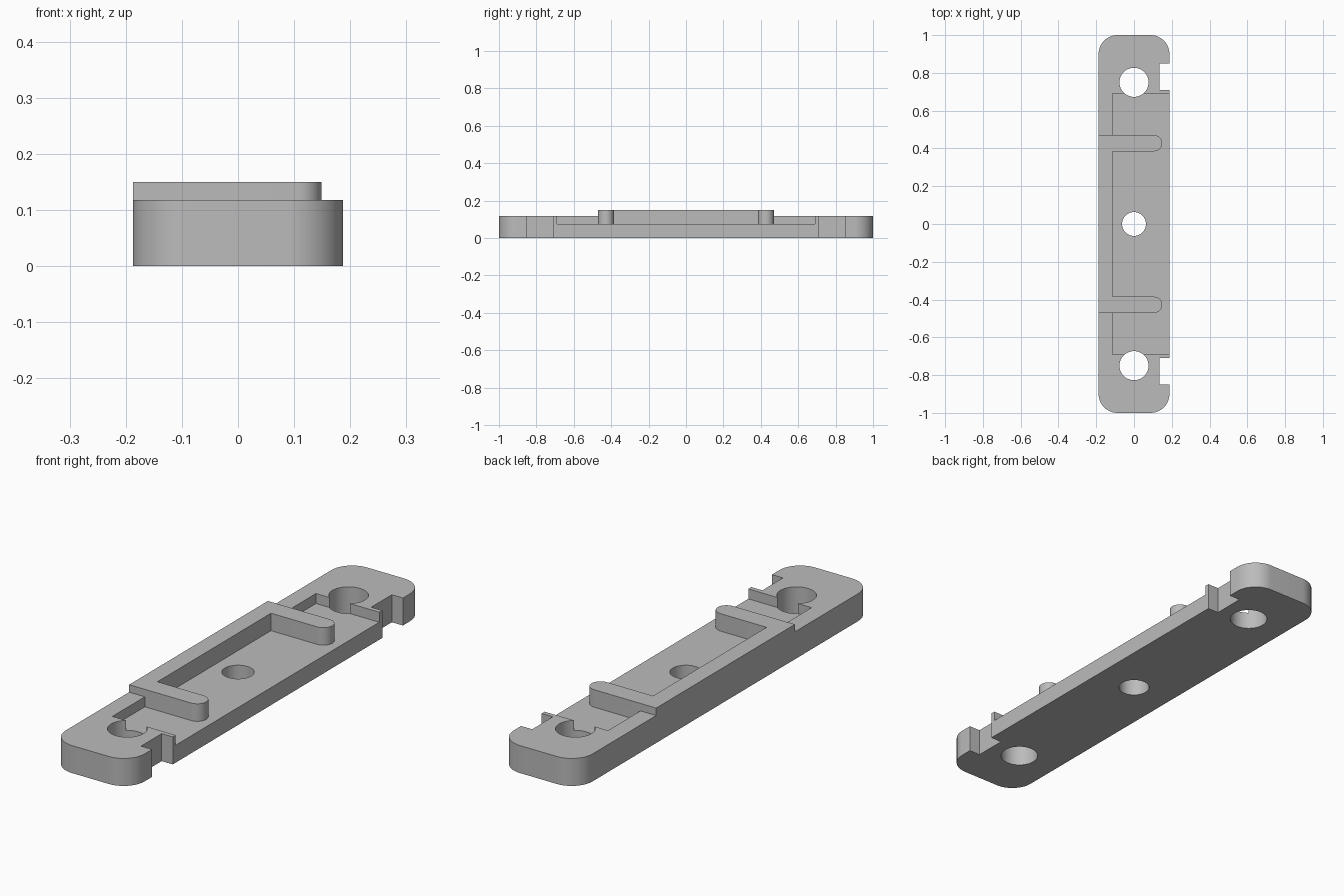
import bpy, bmesh, math

if "Cube" in bpy.data.objects:
    bpy.data.objects.remove(bpy.data.objects["Cube"])

W, L = 0.1875, 1.0           # half width, half length
H, FLOOR, TOP = 0.118, 0.075, 0.15
R = 0.1                      # corner radius

grey = bpy.data.materials.new("grey")
grey.diffuse_color = (0.5, 0.5, 0.5, 1)
grey.use_nodes = True
grey.node_tree.nodes["Principled BSDF"].inputs["Base Color"].default_value = grey.diffuse_color


def arc(cx, cy, r, a0, a1, n=16):
    return [(cx + r * math.cos(math.radians(a0 + (a1 - a0) * i / n)),
             cy + r * math.sin(math.radians(a0 + (a1 - a0) * i / n)))
            for i in range(n + 1)]


def prism(name, pts, z0, z1):
    bm = bmesh.new()
    face = bm.faces.new([bm.verts.new((x, y, z0)) for x, y in pts])
    top = bmesh.ops.extrude_face_region(bm, geom=[face])["geom"]
    bmesh.ops.translate(bm, vec=(0, 0, z1 - z0),
                        verts=[g for g in top if isinstance(g, bmesh.types.BMVert)])
    bmesh.ops.recalc_face_normals(bm, faces=bm.faces)
    mesh = bpy.data.meshes.new(name)
    bm.to_mesh(mesh)
    bm.free()
    mesh.materials.append(grey)
    ob = bpy.data.objects.new(name, mesh)
    bpy.context.collection.objects.link(ob)
    return ob


def combine(target, tool, operation):
    mod = target.modifiers.new(operation.lower(), 'BOOLEAN')
    mod.operation, mod.object, mod.solver = operation, tool, 'EXACT'
    bpy.context.view_layer.objects.active = target
    bpy.ops.object.modifier_apply(modifier=mod.name)
    bpy.data.objects.remove(tool)


def box(x0, x1, y0, y1):
    return [(x0, y0), (x1, y0), (x1, y1), (x0, y1)]


# Plate outline: rounded corners and a notch near each end of the right edge
half = [(W, 0.71), (0.135, 0.71), (0.135, 0.85), (W, 0.85)]
half += arc(W - R, L - R, R, 0, 90) + arc(-W + R, L - R, R, 90, 180)
outline = half + [(x, -y) for x, y in reversed(half)]
plate = prism("mounting_plate", outline, 0, H)

# Shallow pocket open to the right edge
combine(plate, prism("pocket", box(-0.113, W + 0.1, -0.69, 0.69), FLOOR, 0.3), 'DIFFERENCE')

# Raised C-shaped bracket with round arm tips
y0, y1 = 0.385, 0.47
r = (y1 - y0) / 2
arm = [(-0.113, y0)] + arc(0.149 - r, (y0 + y1) / 2, r, -90, 90) + [(-W, y1)]
bracket = prism("bracket", arm + [(x, -y) for x, y in reversed(arm)], FLOOR, TOP)
combine(plate, bracket, 'UNION')

# Screw holes
for y, rad in ((-0.75, 0.077), (0, 0.063), (0.75, 0.077)):
    combine(plate, prism("hole", arc(0, y, rad, 0, 360, 48)[:-1], -0.1, 0.3), 'DIFFERENCE')

plate.select_set(True)
bpy.context.view_layer.objects.active = plate
bpy.ops.object.shade_smooth_by_angle(angle=math.radians(30))
